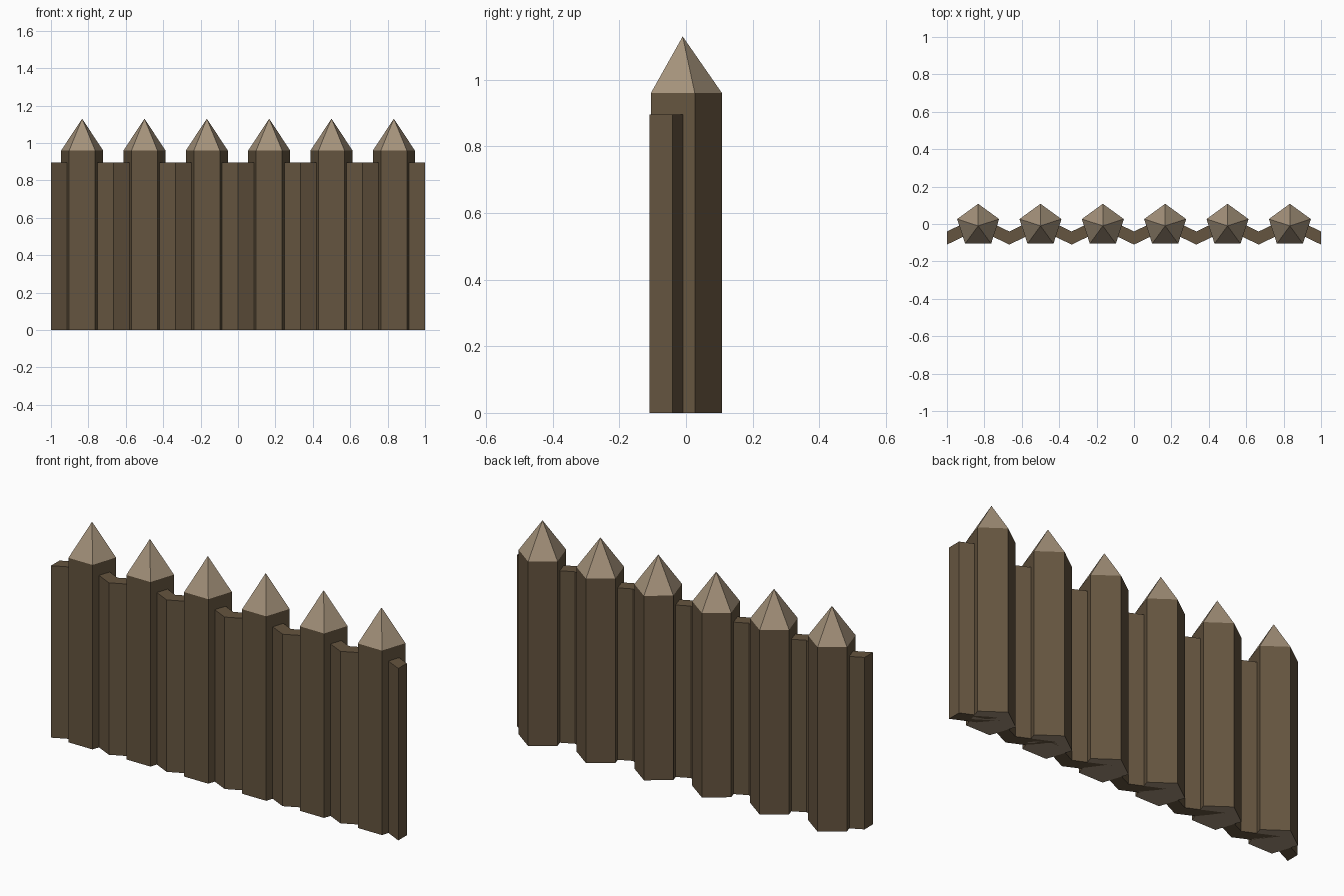
import bpy, bmesh
from math import sin, cos, tau

cube = bpy.data.objects.get("Cube")
if cube:
    bpy.data.objects.remove(cube)


def material(name, rgb):
    m = bpy.data.materials.new(name)
    m.use_nodes = True
    m.diffuse_color = (*rgb, 1)
    m.node_tree.nodes["Principled BSDF"].inputs["Base Color"].default_value = (*rgb, 1)
    return m


bark = material("dark_bark", (0.13, 0.09, 0.05))
cut_wood = material("cut_wood", (0.37, 0.285, 0.195))


def finish(bm, name, mats):
    bmesh.ops.recalc_face_normals(bm, faces=bm.faces[:])
    mesh = bpy.data.meshes.new(name)
    bm.to_mesh(mesh)
    bm.free()
    for m in mats:
        mesh.materials.append(m)
    obj = bpy.data.objects.new(name, mesh)
    bpy.context.collection.objects.link(obj)
    return obj


def prism(bm, outline, height):
    """Closed upright prism; returns its top face."""
    base = [bm.verts.new((x, y, 0)) for x, y in outline]
    top = [bm.verts.new((x, y, height)) for x, y in outline]
    bm.faces.new(base[::-1])
    n = len(outline)
    for i in range(n):
        j = (i + 1) % n
        bm.faces.new((base[i], base[j], top[j], top[i]))
    return bm.faces.new(top)


COUNT, PITCH = 6, 1 / 3
POST_Y, RADIUS = -0.01, 0.118
SHOULDER, TIP = 0.96, 1.13

# Five-sided stakes with pale sharpened tips and sawn bottoms
for i in range(COUNT):
    cx = (i + 0.5) * PITCH - 1
    bm = bmesh.new()
    ring = [(cx + RADIUS * sin(-k * tau / 5), POST_Y + RADIUS * cos(k * tau / 5))
            for k in range(5)]
    cap = prism(bm, ring, SHOULDER)
    apex = bmesh.ops.poke(bm, faces=[cap])["verts"][0]
    apex.co = (cx, POST_Y, TIP)
    bm.normal_update()
    for f in bm.faces:
        f.material_index = int(abs(f.normal.z) > 0.1)
    finish(bm, f"stake_{i + 1}", [bark, cut_wood])

# Zigzag plank wall: folds forward between stakes, back behind them
front = [(k * PITCH / 2 - 1, -0.03 if k % 2 else -0.11) for k in range(2 * COUNT + 1)]
bm = bmesh.new()
for a, b in zip(front, front[1:]):
    strip = [a, b, (b[0], b[1] + 0.07), (a[0], a[1] + 0.07)]
    prism(bm, strip, 0.895)
# Weld the folds and drop the faces inside them
bmesh.ops.remove_doubles(bm, verts=bm.verts[:], dist=0.0001)
inner = [f for f in bm.faces
         if all(abs(v.co.x - f.verts[0].co.x) < 0.001 for v in f.verts)
         and abs(f.verts[0].co.x) < 0.99]
bmesh.ops.delete(bm, geom=inner, context="FACES_ONLY")
finish(bm, "plank_wall", [bark])
